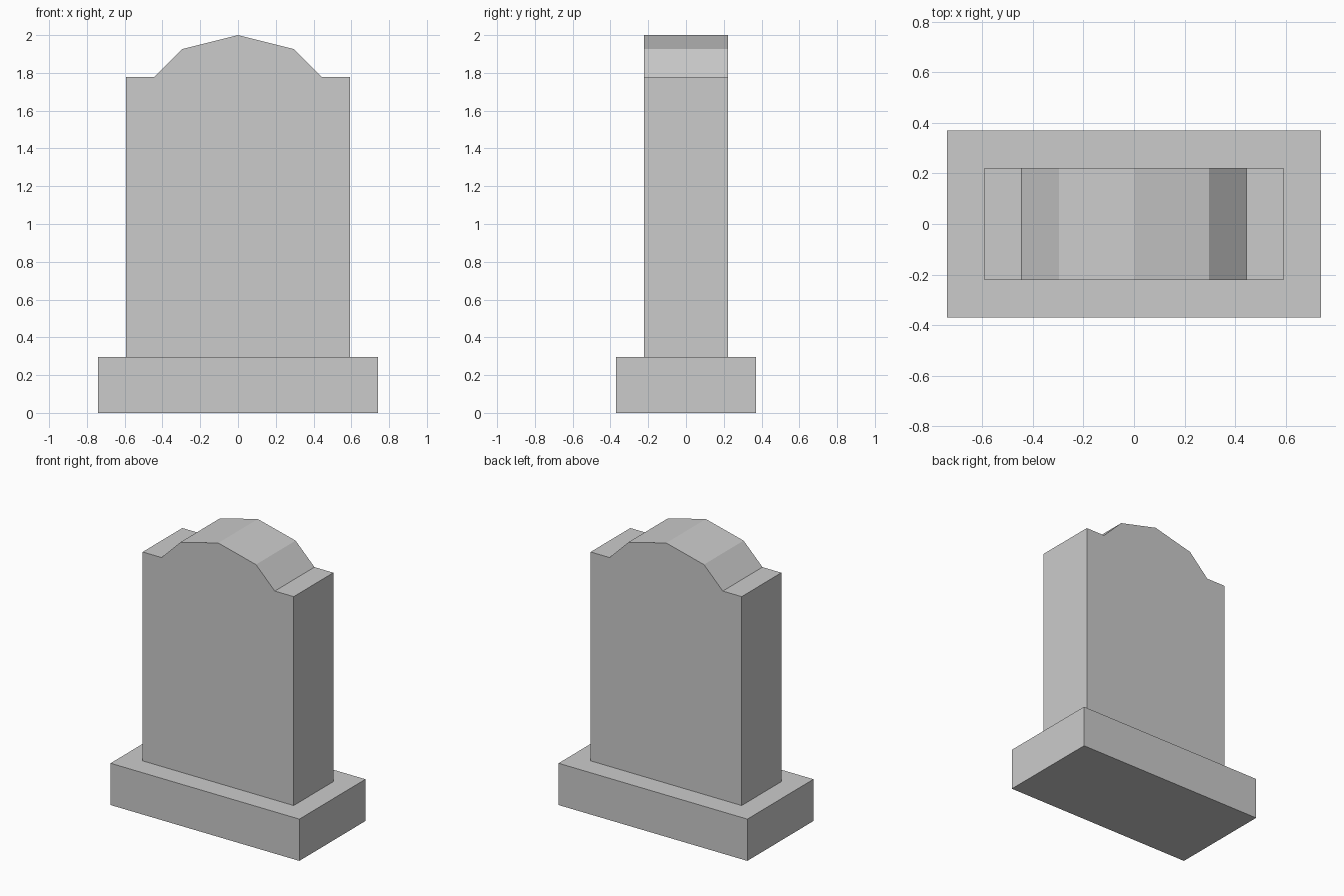
import bpy
import bmesh

if "Cube" in bpy.data.objects:
    bpy.data.objects.remove(bpy.data.objects["Cube"])

U = 2 / 13.5  # modelling unit: the stone is 13.5 units tall


def extrude_profile(name, half_profile, half_depth):
    """Mirror a right-hand x/z profile and extrude it along y."""
    left = [(-x, z) for x, z in reversed(half_profile) if x > 0]
    bm = bmesh.new()
    verts = [bm.verts.new((x * U, -half_depth * U, z * U)) for x, z in half_profile + left]
    face = bm.faces.new(verts)
    ext = bmesh.ops.extrude_face_region(bm, geom=[face])
    moved = [g for g in ext["geom"] if isinstance(g, bmesh.types.BMVert)]
    bmesh.ops.translate(bm, verts=moved, vec=(0, 2 * half_depth * U, 0))
    bmesh.ops.recalc_face_normals(bm, faces=bm.faces)
    mesh = bpy.data.meshes.new(name)
    bm.to_mesh(mesh)
    bm.free()
    obj = bpy.data.objects.new(name, mesh)
    bpy.context.collection.objects.link(obj)
    return obj


# Plinth
extrude_profile("base", [(5, 0), (5, 2)], 2.5)

# Upright slab with shoulders and a faceted arched top
extrude_profile("headstone", [(4, 2), (4, 12), (3, 12), (2, 13), (0, 13.5)], 1.5)
